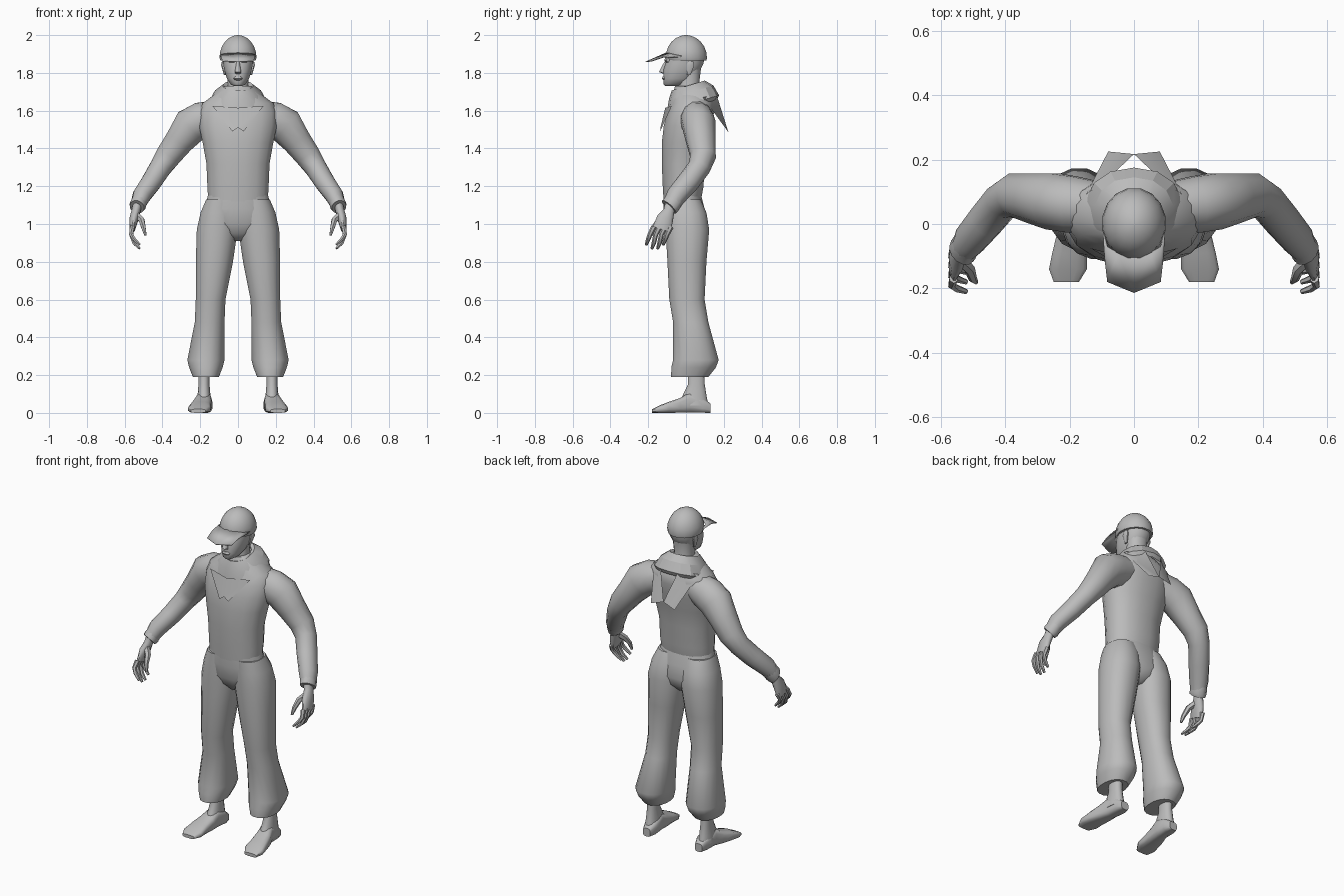
import bpy, bmesh, math
from mathutils import Vector

old = bpy.data.objects.get("Cube")
if old:
    bpy.data.objects.remove(old, do_unlink=True)

grey = bpy.data.materials.new("plain grey")
grey.use_nodes = True
grey.diffuse_color = (.5, .5, .5, 1)
grey.node_tree.nodes["Principled BSDF"].inputs["Base Color"].default_value = grey.diffuse_color


def finish(name, bm, mirror, angle=50):
    """Turn a bmesh into a shaded object, mirrored across x when paired."""
    bmesh.ops.recalc_face_normals(bm, faces=bm.faces)
    mesh = bpy.data.meshes.new(name)
    bm.to_mesh(mesh)
    bm.free()
    mesh.materials.append(grey)
    ob = bpy.data.objects.new(name, mesh)
    bpy.context.collection.objects.link(ob)
    if mirror:
        ob.modifiers.new("Mirror", "MIRROR")
    bpy.ops.object.select_all(action="DESELECT")
    ob.select_set(True)
    bpy.context.view_layer.objects.active = ob
    bpy.ops.object.shade_smooth_by_angle(angle=math.radians(angle))
    return ob


def ellipse(centre, u, v, sides, power=1.0):
    """Closed ring; a power below one makes it squarer."""
    points = []
    for i in range(sides):
        angle = math.tau * (i + .5) / sides
        c, s = math.cos(angle), math.sin(angle)
        points.append(centre + u * math.copysign(abs(c) ** power, c)
                      + v * math.copysign(abs(s) ** power, s))
    return points


def slab(z, half, front, back, x=0, sides=16, power=.9):
    """Horizontal section of a body part."""
    return ellipse(Vector((x, (front + back) / 2, z)), Vector((half, 0, 0)),
                   Vector((0, (back - front) / 2, 0)), sides, power)


def arch(y, x, half, top):
    """Upright section of a foot, resting on the floor."""
    return ellipse(Vector((x, y, top / 2)), Vector((half, 0, 0)),
                   Vector((0, 0, top / 2)), sides=12, power=.6)


def loft(name, rings, mirror=False, caps=True, angle=50):
    bm = bmesh.new()
    loops = [[bm.verts.new(point) for point in ring] for ring in rings]
    for low, high in zip(loops, loops[1:]):
        for i in range(len(low)):
            bm.faces.new((low[i - 1], low[i], high[i], high[i - 1]))
    if caps:
        bm.faces.new(loops[0])
        bm.faces.new(loops[-1])
    return finish(name, bm, mirror, angle)


def knot(x, y, z, thick, broad):
    """One station on a limb path."""
    return Vector((x, y, z)), thick, broad


def limb(name, knots, sides=12):
    """Paired tube through stations, its breadth lying towards y."""
    rings = []
    for i, (point, thick, broad) in enumerate(knots):
        before, after = knots[max(i - 1, 0)][0], knots[min(i + 1, len(knots) - 1)][0]
        along = (after - before).normalized()
        across = along.cross(Vector((0, 1, 0))).normalized()
        rings.append(ellipse(point, across * thick, across.cross(along) * broad, sides))
    return loft(name, rings, mirror=True)


def sheet(name, points):
    bm = bmesh.new()
    bm.faces.new([bm.verts.new(point) for point in points])
    return finish(name, bm, mirror=True)


# Jacket body and hips
loft("jacket", [
    slab(z=1.12, half=.16, front=-.12, back=.08),
    slab(z=1.2, half=.165, front=-.125, back=.095),
    slab(z=1.32, half=.17, front=-.13, back=.1),
    slab(z=1.43, half=.19, front=-.13, back=.12),
    slab(z=1.52, half=.21, front=-.12, back=.14),
    slab(z=1.59, half=.21, front=-.1, back=.15),
    slab(z=1.64, half=.19, front=-.08, back=.15),
    slab(z=1.69, half=.12, front=-.07, back=.12),
    slab(z=1.73, half=.07, front=-.06, back=.09)])
loft("hips", [
    slab(z=.91, half=.03, front=-.05, back=.06),
    slab(z=.95, half=.11, front=-.09, back=.1),
    slab(z=1, half=.19, front=-.11, back=.11),
    slab(z=1.08, half=.18, front=-.12, back=.1),
    slab(z=1.16, half=.16, front=-.12, back=.08)])

# Trouser legs, flared over the shin and gathered at the hem
loft("trouser_leg", [
    slab(z=1.13, x=.09, half=.08, front=-.11, back=.08),
    slab(z=1.06, x=.1, half=.1, front=-.11, back=.11),
    slab(z=.97, x=.11, half=.11, front=-.11, back=.125),
    slab(z=.8, x=.125, half=.1, front=-.1, back=.11),
    slab(z=.6, x=.145, half=.08, front=-.09, back=.1),
    slab(z=.48, x=.15, half=.08, front=-.07, back=.12),
    slab(z=.28, x=.17, half=.1, front=-.07, back=.175),
    slab(z=.24, x=.17, half=.09, front=-.08, back=.16),
    slab(z=.19, x=.17, half=.07, front=-.08, back=.12)], mirror=True)

# Bare feet with a square toe
loft("ankle", [
    slab(z=.26, x=.18, half=.03, front=.01, back=.1),
    slab(z=.15, x=.18, half=.03, front=.01, back=.1),
    slab(z=.09, x=.18, half=.035, front=-.02, back=.11),
    slab(z=.04, x=.18, half=.04, front=-.04, back=.12)], mirror=True)
loft("foot", [
    arch(y=.13, x=.175, half=.025, top=.05), arch(y=.09, x=.175, half=.04, top=.08),
    arch(y=.02, x=.18, half=.04, top=.11), arch(y=-.03, x=.19, half=.05, top=.08),
    arch(y=-.09, x=.2, half=.055, top=.06), arch(y=-.14, x=.205, half=.06, top=.04),
    arch(y=-.18, x=.21, half=.04, top=.02)], mirror=True)

# Sleeves with a loose cuff
limb("sleeve", [
    knot(x=.1, y=.05, z=1.58, thick=.08, broad=.08),
    knot(x=.19, y=.06, z=1.55, thick=.1, broad=.09),
    knot(x=.25, y=.07, z=1.52, thick=.1, broad=.09),
    knot(x=.31, y=.08, z=1.44, thick=.08, broad=.08),
    knot(x=.37, y=.09, z=1.36, thick=.07, broad=.07),
    knot(x=.41, y=.07, z=1.3, thick=.06, broad=.06),
    knot(x=.46, y=.01, z=1.22, thick=.055, broad=.06),
    knot(x=.51, y=-.05, z=1.15, thick=.05, broad=.055),
    knot(x=.53, y=-.08, z=1.1, thick=.04, broad=.045)])
limb("cuff", [
    knot(x=.52, y=-.06, z=1.13, thick=.04, broad=.05),
    knot(x=.53, y=-.08, z=1.1, thick=.045, broad=.05),
    knot(x=.535, y=-.09, z=1.09, thick=.04, broad=.05)])

# Hands with curled fingers
limb("palm", [
    knot(x=.53, y=-.08, z=1.11, thick=.026, broad=.03),
    knot(x=.54, y=-.09, z=1.07, thick=.024, broad=.03),
    knot(x=.55, y=-.11, z=1.03, thick=.025, broad=.045),
    knot(x=.56, y=-.13, z=.97, thick=.015, broad=.05)])
for i, finger in enumerate(("index", "middle", "ring", "little")):
    y = -.17 + .03 * i
    tip = .89 if finger in ("index", "little") else .87
    limb(finger + "_finger", [
        knot(x=.56, y=y, z=.985, thick=.014, broad=.015),
        knot(x=.566, y=y - .02, z=.945, thick=.012, broad=.013),
        knot(x=.55, y=y - .03, z=tip + .03, thick=.011, broad=.012),
        knot(x=.52, y=y - .04, z=tip, thick=.007, broad=.008)], sides=6)
limb("thumb", [
    knot(x=.54, y=-.11, z=1.05, thick=.02, broad=.02),
    knot(x=.51, y=-.14, z=1.02, thick=.017, broad=.018),
    knot(x=.5, y=-.17, z=.98, thick=.013, broad=.014),
    knot(x=.49, y=-.18, z=.94, thick=.007, broad=.008)], sides=6)

# Neck, head and face
loft("neck", [
    slab(z=1.66, half=.07, front=-.06, back=.09),
    slab(z=1.74, half=.055, front=-.04, back=.07),
    slab(z=1.82, half=.06, front=-.04, back=.08)])
loft("head", [
    slab(z=1.73, half=.02, front=-.11, back=-.05),
    slab(z=1.74, half=.04, front=-.12, back=0),
    slab(z=1.77, half=.06, front=-.12, back=.05),
    slab(z=1.82, half=.075, front=-.12, back=.08),
    slab(z=1.85, half=.08, front=-.11, back=.095),
    slab(z=1.9, half=.085, front=-.1, back=.1)])
loft("nose", [
    slab(z=1.795, half=.016, front=-.12, back=-.1, sides=8),
    slab(z=1.805, half=.018, front=-.145, back=-.1, sides=8),
    slab(z=1.86, half=.008, front=-.115, back=-.09, sides=8)])
loft("lips", [
    slab(z=1.76, half=.016, front=-.12, back=-.1, sides=8),
    slab(z=1.77, half=.026, front=-.13, back=-.1, sides=8),
    slab(z=1.78, half=.018, front=-.125, back=-.1, sides=8)])
loft("brow", [
    slab(z=1.855, half=.05, front=-.107, back=-.07, sides=8),
    slab(z=1.866, half=.055, front=-.117, back=-.07, sides=8),
    slab(z=1.885, half=.055, front=-.11, back=-.07, sides=8)])
loft("ear", [
    slab(z=1.79, x=.07, half=.005, front=.005, back=.025, sides=8),
    slab(z=1.84, x=.08, half=.01, front=0, back=.045, sides=8),
    slab(z=1.86, x=.08, half=.006, front=.01, back=.04, sides=8)], mirror=True)

# Cap: domed crown and a flat peak
crown = []
for turn in range(7):
    rise = math.radians(15 * turn)
    spread = max(math.cos(rise), .05)
    crown.append(slab(z=1.88 + .12 * math.sin(rise), half=.1 * spread,
                      front=-.11 * spread, back=.113 * spread, power=1))
loft("cap_crown", [slab(z=1.865, half=.095, front=-.1, back=.11, power=1)] + crown)
bm = bmesh.new()
inner = [(.096, -.02, 1.89), (.085, -.07, 1.9), (.05, -.09, 1.905), (0, -.1, 1.91)]
outer = [(.097, -.03, 1.885), (.09, -.12, 1.885), (.083, -.18, 1.865), (0, -.214, 1.86)]
edges = [(bm.verts.new(a), bm.verts.new(b)) for a, b in zip(inner, outer)]
for (a, b), (c, d) in zip(edges, edges[1:]):
    bm.faces.new((a, b, d, c))
peak = finish("cap_peak", bm, mirror=True)
peak.modifiers.new("Thickness", "SOLIDIFY").thickness = .004

# Neckerchief: folded collar rising to the nape, with tails front and back
collar = [
    slab(z=1.73, half=.06, front=-.055, back=.085, sides=14),
    slab(z=1.74, half=.08, front=-.075, back=.1, sides=14),
    slab(z=1.7, half=.125, front=-.09, back=.145, sides=14),
    slab(z=1.64, half=.155, front=-.1, back=.175, sides=14),
    slab(z=1.62, half=.145, front=-.09, back=.165, sides=14)]
for point in sum(collar, []):
    point.z += .3 * (point.y - .035)
loft("collar", collar, caps=False, angle=25)
sheet("front_tail", [(.135, -.075, 1.625), (.03, -.137, 1.49), (0, -.135, 1.51), (0, -.11, 1.615)])
sheet("back_tail", [(.15, .09, 1.67), (.08, .225, 1.485), (0, .217, 1.51), (.06, .16, 1.69)])
